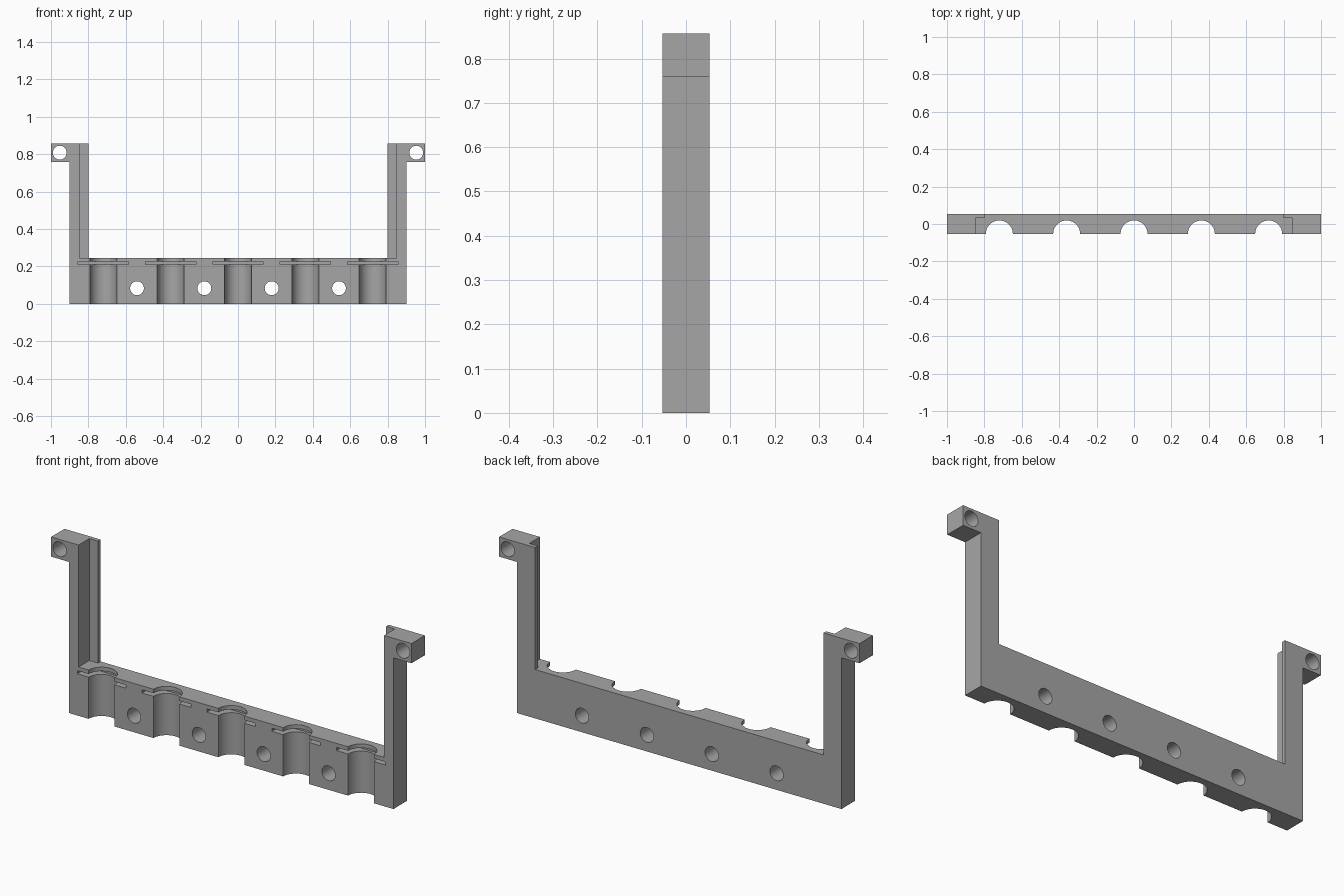
import bpy, bmesh, math
from mathutils import Matrix, Vector

if "Cube" in bpy.data.objects:
    bpy.data.objects.remove(bpy.data.objects["Cube"], do_unlink=True)

HALF_DEPTH = 0.053
BASE_TOP = 0.245
TOP = 0.857
EAR_BOTTOM = 0.758
LIP_FRONT = 0.032

grey = bpy.data.materials.new("plain grey")
grey.use_nodes = True
colour = (0.38, 0.38, 0.38, 1)
grey.diffuse_color = colour
grey.node_tree.nodes["Principled BSDF"].inputs["Base Color"].default_value = colour


def make_object(name, bm):
    bmesh.ops.recalc_face_normals(bm, faces=bm.faces)
    mesh = bpy.data.meshes.new(name)
    bm.to_mesh(mesh)
    bm.free()
    mesh.materials.append(grey)
    obj = bpy.data.objects.new(name, mesh)
    bpy.context.collection.objects.link(obj)
    return obj


def add_box(bm, low, high):
    low, high = Vector(low), Vector(high)
    matrix = Matrix.Translation((low + high) / 2) @ Matrix.Diagonal((*(high - low), 1))
    bmesh.ops.create_cube(bm, size=1, matrix=matrix)


def add_cylinder(bm, centre, radius, length, along_y=False, sides=48):
    matrix = Matrix.Translation(centre)
    if along_y:
        matrix = matrix @ Matrix.Rotation(math.pi / 2, 4, "X")
    bmesh.ops.create_cone(bm, cap_ends=True, segments=sides, radius1=radius,
                          radius2=radius, depth=length, matrix=matrix)


# U-shaped frame: half profile, mirrored and extruded through the depth
half = [(0.9, 0), (0.9, EAR_BOTTOM), (1, EAR_BOTTOM), (1, TOP), (0.8, TOP), (0.8, BASE_TOP)]
outline = half + [(-x, z) for x, z in reversed(half)]
bm = bmesh.new()
face = bm.faces.new([bm.verts.new((x, -HALF_DEPTH, z)) for x, z in outline])
extruded = bmesh.ops.extrude_face_region(bm, geom=[face])["geom"]
bmesh.ops.translate(bm, vec=(0, 2 * HALF_DEPTH, 0),
                    verts=[v for v in extruded if isinstance(v, bmesh.types.BMVert)])
frame = make_object("holder_frame", bm)

channel_xs = [0.36 * i for i in range(-2, 3)]

# Pockets that leave a thin lip at the back of each arm
pockets = bmesh.new()
for side in (-1, 1):
    x1, x2 = sorted((side * 0.7, side * 0.848))
    add_box(pockets, (x1, -0.2, BASE_TOP), (x2, LIP_FRONT, 1))

# Half-round upright channels
channels = bmesh.new()
for x in channel_xs:
    add_cylinder(channels, (x, -HALF_DEPTH, 0.1), 0.072, 0.6, sides=64)

# Thin horizontal flange slots crossing the channels
slots = bmesh.new()
for x in channel_xs:
    add_box(slots, (x - 0.135, -0.2, 0.209), (x + 0.135, LIP_FRONT, 0.225))

# Screw holes through the base and the ears
holes = bmesh.new()
for x in (-0.54, -0.18, 0.18, 0.54):
    add_cylinder(holes, (x, 0, 0.083), 0.037, 0.4, along_y=True)
for x in (-0.953, 0.953):
    add_cylinder(holes, (x, 0, 0.808), 0.037, 0.4, along_y=True)

for name, bm in (("pocket", pockets), ("channel", channels), ("slot", slots), ("hole", holes)):
    cutter = make_object(name + "_cutter", bm)
    cutter.hide_render = True
    cutter.hide_viewport = True
    cut = frame.modifiers.new(name, "BOOLEAN")
    cut.operation = "DIFFERENCE"
    cut.solver = "EXACT"
    cut.object = cutter

# Bake the cuts, then smooth only the round walls
bpy.context.view_layer.update()
baked = bpy.data.meshes.new_from_object(frame.evaluated_get(bpy.context.evaluated_depsgraph_get()))
frame.modifiers.clear()
frame.data = baked
for obj in [o for o in bpy.data.objects if o.name.endswith("_cutter")]:
    bpy.data.objects.remove(obj, do_unlink=True)
bpy.ops.object.select_all(action="DESELECT")
frame.select_set(True)
bpy.context.view_layer.objects.active = frame
bpy.ops.object.shade_smooth_by_angle(angle=math.radians(30))
